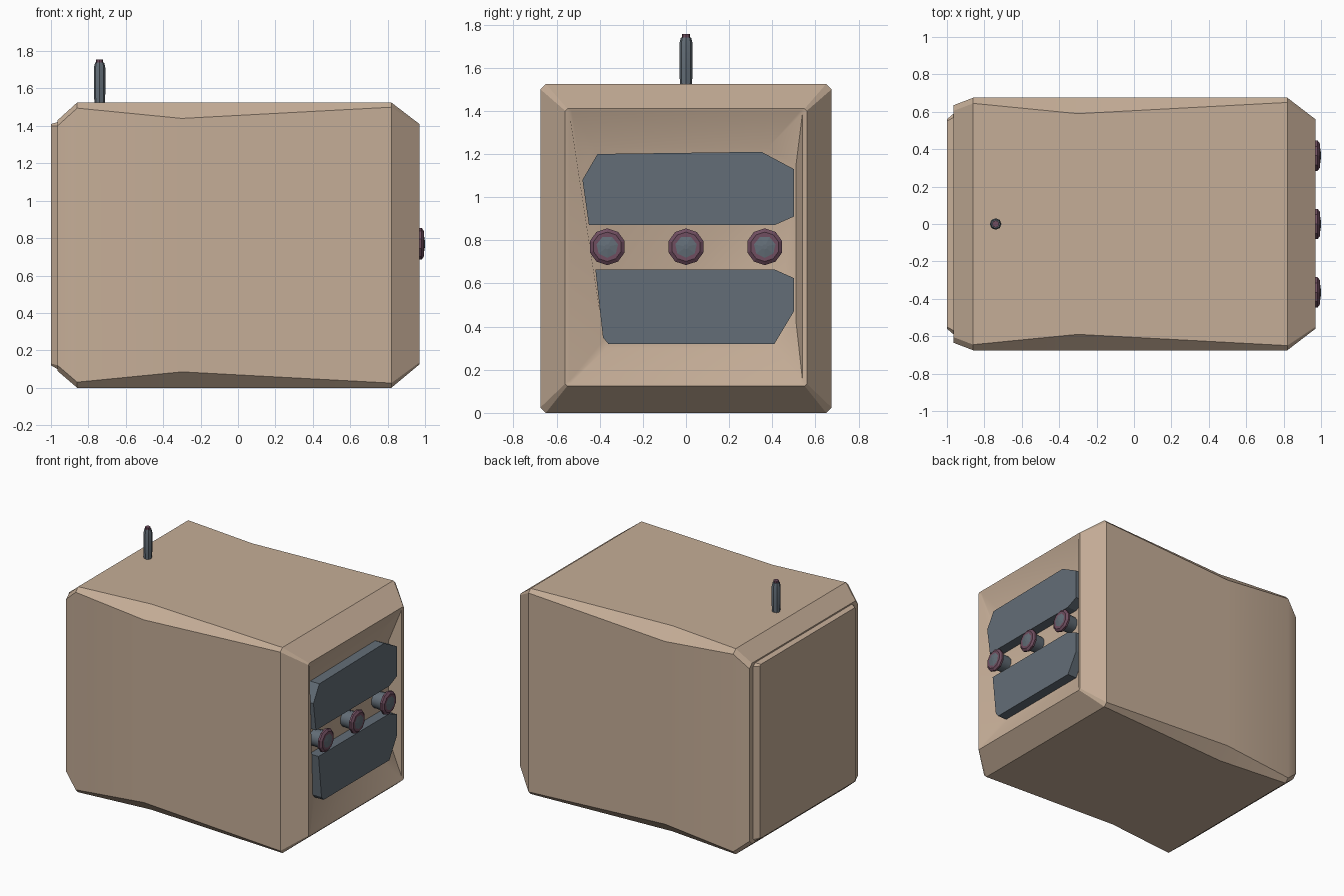
import bpy, bmesh, math
from mathutils import Matrix

if "Cube" in bpy.data.objects:
    bpy.data.objects.remove(bpy.data.objects["Cube"])


def material(name, rgb):
    m = bpy.data.materials.new(name)
    m.diffuse_color = (*rgb, 1)
    m.use_nodes = True
    m.node_tree.nodes["Principled BSDF"].inputs["Base Color"].default_value = m.diffuse_color
    return m


TAN = material("tan casing", (0.56, 0.42, 0.31))
SLATE = material("slate grey", (0.125, 0.155, 0.185))
PINK = material("dusky pink", (0.16, 0.075, 0.115))


def loft(name, rings, mat, smooth=None):
    """Skin a list of equal-length point rings and cap both ends."""
    bm = bmesh.new()
    loops = [[bm.verts.new(p) for p in ring] for ring in rings]
    n = len(loops[0])
    for a, b in zip(loops, loops[1:]):
        for i in range(n):
            j = (i + 1) % n
            bm.faces.new((a[i], a[j], b[j], b[i]))
    bm.faces.new(loops[0])
    bm.faces.new(loops[-1])
    bmesh.ops.recalc_face_normals(bm, faces=bm.faces)
    me = bpy.data.meshes.new(name)
    bm.to_mesh(me)
    bm.free()
    me.materials.append(mat)
    ob = bpy.data.objects.new(name, me)
    bpy.context.collection.objects.link(ob)
    if smooth:
        bpy.ops.object.select_all(action='DESELECT')
        bpy.context.view_layer.objects.active = ob
        ob.select_set(True)
        bpy.ops.object.shade_smooth_by_angle(angle=math.radians(smooth))
    return ob


def section(x, hy, z0, z1, c):
    """Rectangle with cut corners, across the x axis."""
    return [(x, y, z) for y, z in (
        (-hy + c, z0), (hy - c, z0), (hy, z0 + c), (hy, z1 - c),
        (hy - c, z1), (-hy + c, z1), (-hy, z1 - c), (-hy, z0 + c))]


# Casing: rounded box with a sunken control face on +x
floor = [(-.37, .30), (.42, .30), (.51, .42), (.51, 1.15),
         (.38, 1.23), (-.42, 1.23), (-.49, 1.13), (-.38, .34)]
loft("casing", [
    section(-1.00, .56, .12, 1.41, .01),
    section(-.965, .59, .10, 1.42, .02),
    section(-.965, .635, .09, 1.43, .03),
    section(-.86, .675, 0, 1.525, .03),
    section(-.30, .675, 0, 1.525, .085),
    section(.82, .675, 0, 1.525, .025),
    section(.97, .56, .125, 1.41, .01),
    section(.965, .54, .14, 1.40, .01),
    [(.88, y, z) for y, z in floor]], TAN, 30)


# Dark panels on the control face
def panel(name, outline):
    loft(name, [[(x, y, z) for y, z in outline] for x in (.86, .955)], SLATE)


panel("upper_panel", [(-.48, 1.08), (-.41, 1.20), (.35, 1.21), (.50, 1.13),
                      (.50, .91), (.41, .87), (-.45, .87)])
panel("lower_panel", [(-.42, .665), (.41, .665), (.50, .625), (.50, .47),
                      (.41, .32), (-.36, .32), (-.385, .35)])


def turned(name, profile, mat, sides, place, smooth=None):
    """Solid of revolution from (radius, height) pairs along local z."""
    rings = [[(r * math.cos(math.tau * i / sides), r * math.sin(math.tau * i / sides), h)
              for i in range(sides)] for r, h in profile]
    ob = loft(name, rings, mat, smooth)
    ob.data.transform(place)
    return ob


# Knobs: shaft, collar and pointed cap
for i, y in enumerate((-.365, 0, .365), 1):
    at = Matrix.Translation((0, y, .77)) @ Matrix.Rotation(math.pi / 2, 4, 'Y')
    turned(f"knob_shaft_{i}", [(.058, .86), (.066, .975)], SLATE, 10, at, 40)
    turned(f"knob_collar_{i}", [(.066, .962), (.085, .968), (.085, .982), (.068, .994)],
           PINK, 10, at)
    turned(f"knob_cap_{i}", [(.068, .97), (.064, .992), (.012, 1.0)], SLATE, 7, at)

# Aerial on the roof with a small tip
at = Matrix.Translation((-.74, 0, 0))
turned("aerial", [(.026, 1.50), (.031, 1.58), (.031, 1.71), (.024, 1.74)], SLATE, 8, at, 40)
turned("aerial_tip", [(.019, 1.735), (.019, 1.755)], PINK, 8, at)
